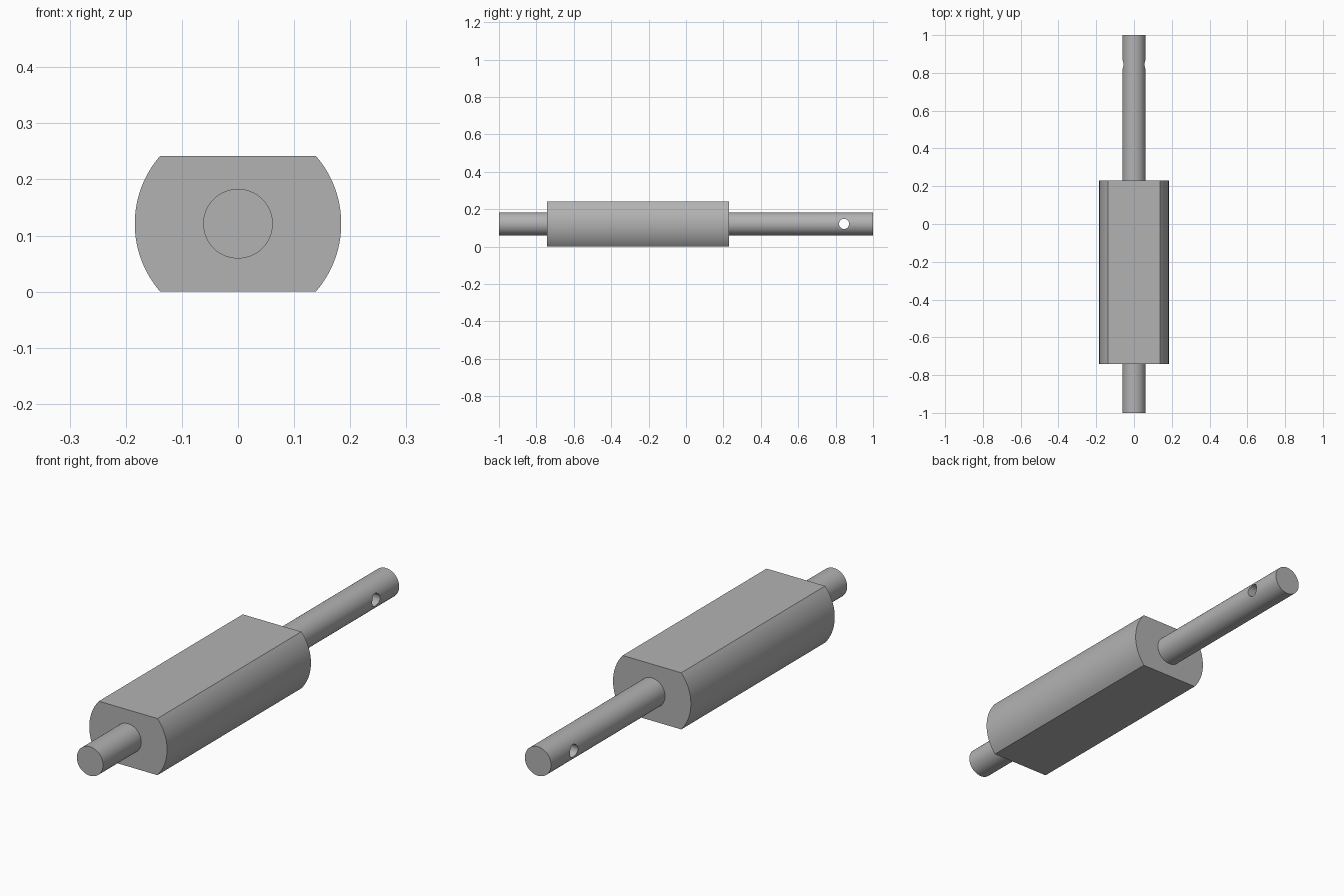
import bpy
import bmesh
from math import asin, cos, sin, pi, radians

cube = bpy.data.objects.get("Cube")
if cube:
    bpy.data.objects.remove(cube, do_unlink=True)

AXIS_Z = 0.121       # height of the shaft axis, half the body thickness
BODY_R = 0.184
SHAFT_R = 0.062
HOLE_R = 0.027

steel = bpy.data.materials.new("plain grey steel")
steel.use_nodes = True
GREY = (0.448, 0.448, 0.448, 1)
steel.diffuse_color = GREY
steel.node_tree.nodes["Principled BSDF"].inputs["Base Color"].default_value = GREY


def prism(name, profile, start, end, axis="y"):
    """Extrude a closed 2D profile from start to end along an axis."""
    bm = bmesh.new()

    def place(u, v, d):
        return (u, d, v) if axis == "y" else (d, u, v)

    rings = [[bm.verts.new(place(u, v, d)) for u, v in profile] for d in (start, end)]
    n = len(profile)
    bm.faces.new(rings[0])
    bm.faces.new(rings[1][::-1])
    for i in range(n):
        j = (i + 1) % n
        bm.faces.new((rings[0][i], rings[1][i], rings[1][j], rings[0][j]))
    bmesh.ops.recalc_face_normals(bm, faces=bm.faces)
    mesh = bpy.data.meshes.new(name)
    bm.to_mesh(mesh)
    bm.free()
    mesh.materials.append(steel)
    obj = bpy.data.objects.new(name, mesh)
    bpy.context.collection.objects.link(obj)
    return obj


def arc(radius, a0, a1, steps, cu=0.0):
    return [(cu + radius * cos(a0 + (a1 - a0) * i / steps),
             AXIS_Z + radius * sin(a0 + (a1 - a0) * i / steps)) for i in range(steps + 1)]


def circle(radius, steps, cu=0.0):
    return arc(radius, 0, 2 * pi, steps, cu)[:-1]


def combine(target, tool, operation):
    """Apply a boolean and discard the tool object."""
    mod = target.modifiers.new(operation.title(), "BOOLEAN")
    mod.operation = operation
    mod.solver = "EXACT"
    mod.object = tool
    bpy.ops.object.select_all(action="DESELECT")
    bpy.context.view_layer.objects.active = target
    target.select_set(True)
    bpy.ops.object.modifier_apply(modifier=mod.name)
    bpy.data.objects.remove(tool, do_unlink=True)


# Body: round bar with flats on top and bottom
flat = asin(AXIS_Z / BODY_R)
sides = arc(BODY_R, -flat, flat, 40) + arc(BODY_R, pi - flat, pi + flat, 40)
body = prism("shaft_with_flatted_body", sides, -0.742, 0.23)

# Shaft with a cross-drilled pin hole near the back end
shaft = prism("shaft", circle(SHAFT_R, 96), -1, 1)
pin_hole = prism("pin_hole_cutter", circle(HOLE_R, 48, 0.845), -0.2, 0.2, axis="x")
pin_hole.hide_render = True
combine(shaft, pin_hole, "DIFFERENCE")

# Merge into one solid, smooth on the curves and sharp at the edges
combine(body, shaft, "UNION")
bpy.ops.object.shade_smooth_by_angle(angle=radians(30))
